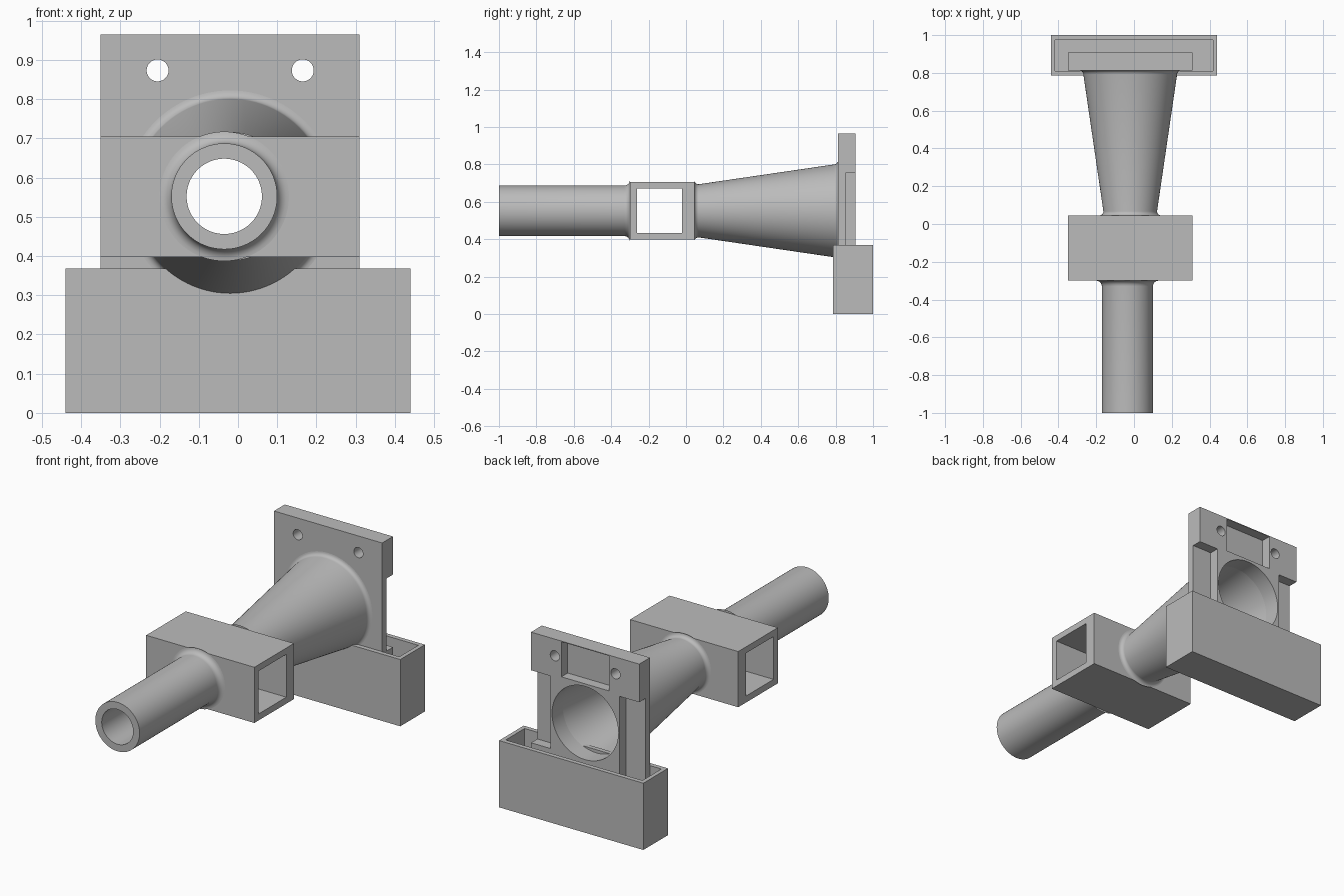
import bpy, bmesh, math
from mathutils import Matrix, Vector

if "Cube" in bpy.data.objects:
    bpy.data.objects.remove(bpy.data.objects["Cube"])

grey = bpy.data.materials.new("light_grey")
grey.use_nodes = True
grey.diffuse_color = (0.5, 0.5, 0.5, 1)
grey.node_tree.nodes["Principled BSDF"].inputs["Base Color"].default_value = (0.5, 0.5, 0.5, 1)

AXIS_Z = 0.552   # height of the bore
CONE_X = -0.02   # centre of cone, housing and plate
TUBE_X = -0.035  # centre of the front tube


def add_object(name, bm):
    bmesh.ops.recalc_face_normals(bm, faces=bm.faces)
    mesh = bpy.data.meshes.new(name)
    bm.to_mesh(mesh)
    bm.free()
    mesh.materials.append(grey)
    obj = bpy.data.objects.new(name, mesh)
    bpy.context.collection.objects.link(obj)
    return obj


def box(name, x, y, z):
    bm = bmesh.new()
    bmesh.ops.create_cube(bm, size=1)
    for v in bm.verts:
        v.co = Vector([lo + (c + 0.5) * (hi - lo) for c, (lo, hi) in zip(v.co, (x, y, z))])
    return add_object(name, bm)


def cylinder(name, x, z, radius, y0, y1, segments=64):
    bm = bmesh.new()
    bmesh.ops.create_cone(bm, cap_ends=True, segments=segments, radius1=radius,
                          radius2=radius, depth=y1 - y0)
    turn = Matrix.Rotation(math.pi / 2, 4, 'X')
    bm.transform(Matrix.Translation((x, (y0 + y1) / 2, z)) @ turn)
    return add_object(name, bm)


def lathe(name, x, profile, segments=96):
    """Turn a closed (radius, y) profile around the bore axis."""
    bm = bmesh.new()
    rings = []
    for i in range(segments):
        a = 2 * math.pi * i / segments
        rings.append([bm.verts.new((x + r * math.cos(a), y, AXIS_Z + r * math.sin(a)))
                      for r, y in profile])
    n = len(profile)
    for i, ring in enumerate(rings):
        following = rings[(i + 1) % segments]
        for j in range(n):
            k = (j + 1) % n
            bm.faces.new((ring[j], ring[k], following[k], following[j]))
    return add_object(name, bm)


def flare(radius, y, size, direction):
    """Concave quarter fillet from a flat face (at y) down to a round part."""
    angles = [math.pi / 2 * i / 6 for i in range(7)]
    return [(radius + size * (1 - math.sin(a)), y + direction * size * (1 - math.cos(a)))
            for a in angles]


def carve(obj, cutters):
    for cutter in cutters:
        mod = obj.modifiers.new("cut", 'BOOLEAN')
        mod.operation = 'DIFFERENCE'
        mod.solver = 'EXACT'
        mod.object = cutter
    graph = bpy.context.evaluated_depsgraph_get()
    baked = bpy.data.meshes.new_from_object(obj.evaluated_get(graph))
    obj.modifiers.clear()
    obj.data = baked
    for cutter in cutters:
        bpy.data.objects.remove(cutter)


# Front tube with a fillet where it meets the housing
front_tube = lathe("front_tube", TUBE_X,
                   [(0.096, -0.30), (0.096, -1.0), (0.135, -1.0)]
                   + flare(0.135, -0.30, 0.03, -1)[::-1])

# Hollow cone with a fillet at each end
cone = lathe("cone", CONE_X,
             [(0.112, 0.045)] + flare(0.142, 0.045, 0.022, 1)
             + flare(0.248, 0.813, 0.022, -1)[::-1] + [(0.202, 0.813)])

# Housing with a square window across and a bore through its walls
housing = box("housing", (-0.35, 0.31), (-0.30, 0.045), (0.398, 0.705))
carve(housing, [
    box("window_cutter", (-0.5, 0.5), (-0.263, -0.022), (0.434, 0.67)),
    cylinder("front_bore_cutter", TUBE_X, AXIS_Z, 0.096, -0.4, -0.15, 96),
    cylinder("rear_bore_cutter", CONE_X, AXIS_Z, 0.112, -0.1, 0.1, 96),
])

# Mounting plate: bore, bolt holes, rear pocket and side notches
plate = box("mounting_plate", (-0.35, 0.31), (0.813, 0.907), (0.01, 0.965))
carve(plate, [
    cylinder("plate_bore_cutter", CONE_X, AXIS_Z, 0.202, 0.7, 1.0, 96),
    cylinder("bolt_cutter_right", CONE_X - 0.185, 0.873, 0.028, 0.7, 1.0, 32),
    cylinder("bolt_cutter_left", CONE_X + 0.185, 0.873, 0.028, 0.7, 1.0, 32),
    box("pocket_cutter", (-0.165, 0.125), (0.852, 1.0), (0.768, 0.961)),
    box("notch_cutter_right", (-0.5, -0.23), (0.852, 1.0), (0.25, 0.755)),
    box("notch_cutter_left", (0.19, 0.5), (0.852, 1.0), (0.355, 0.755)),
])

# Open tray at the foot of the plate
tray = box("tray", (-0.44, 0.44), (0.785, 1.0), (0, 0.368))
carve(tray, [box("tray_cutter", (-0.417, 0.417), (0.81, 0.975), (0.022, 0.5))])

# Smooth round surfaces, crisp edges
for obj in bpy.context.view_layer.objects:
    obj.select_set(False)
for obj in (front_tube, cone, housing, plate):
    obj.select_set(True)
bpy.context.view_layer.objects.active = cone
bpy.ops.object.shade_smooth_by_angle(angle=math.radians(30))
